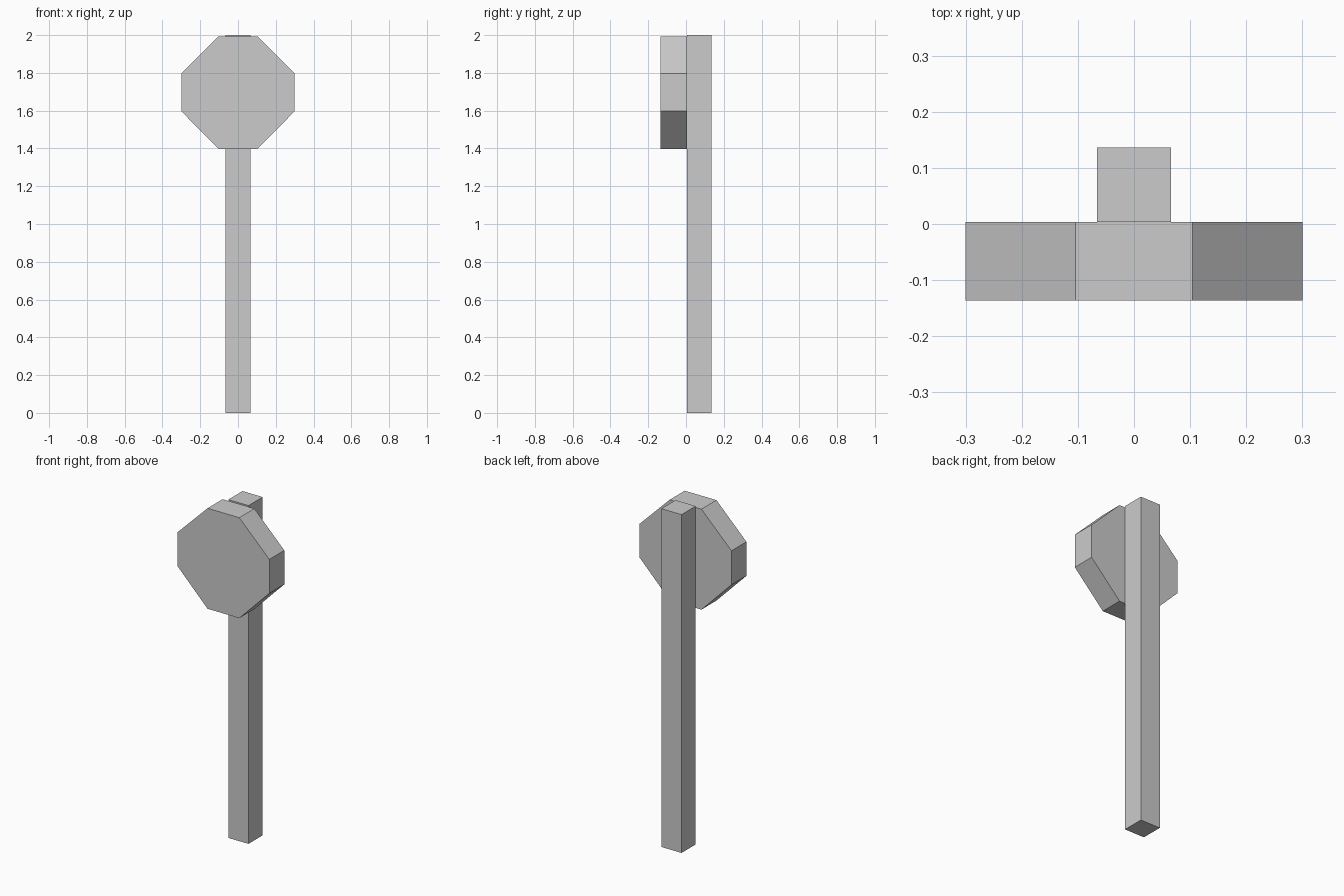
import bpy
import bmesh

cube = bpy.data.objects.get("Cube")
if cube:
    bpy.data.objects.remove(cube, do_unlink=True)

# Single plain grey material
grey = bpy.data.materials.new("plain grey")
grey.use_nodes = True
colour = (0.6, 0.6, 0.6, 1)
grey.diffuse_color = colour
grey.node_tree.nodes["Principled BSDF"].inputs["Base Color"].default_value = colour


def slab(name, outline, front, back):
    """Extrude an x-z outline from the front y to the back y."""
    bm = bmesh.new()
    face = bm.faces.new([bm.verts.new((x, front, z)) for x, z in outline])
    result = bmesh.ops.extrude_face_region(bm, geom=[face], use_keep_orig=True)
    moved = [v for v in result["geom"] if isinstance(v, bmesh.types.BMVert)]
    bmesh.ops.translate(bm, verts=moved, vec=(0, back - front, 0))
    bmesh.ops.recalc_face_normals(bm, faces=bm.faces)
    mesh = bpy.data.meshes.new(name)
    bm.to_mesh(mesh)
    bm.free()
    mesh.materials.append(grey)
    obj = bpy.data.objects.new(name, mesh)
    bpy.context.collection.objects.link(obj)
    return obj


depth = 0.136   # half of the full depth
joint = 0.004   # plane where the sign meets the post

# Square post
w = 0.066
slab("post", [(-w, 0), (w, 0), (w, 2), (-w, 2)], joint, depth)

# Octagonal sign head, mirrored from its right-hand outline
half = [(0.104, 1.398), (0.3, 1.597), (0.3, 1.798), (0.104, 1.992)]
slab("sign_head", half + [(-x, z) for x, z in reversed(half)], -depth, joint)
